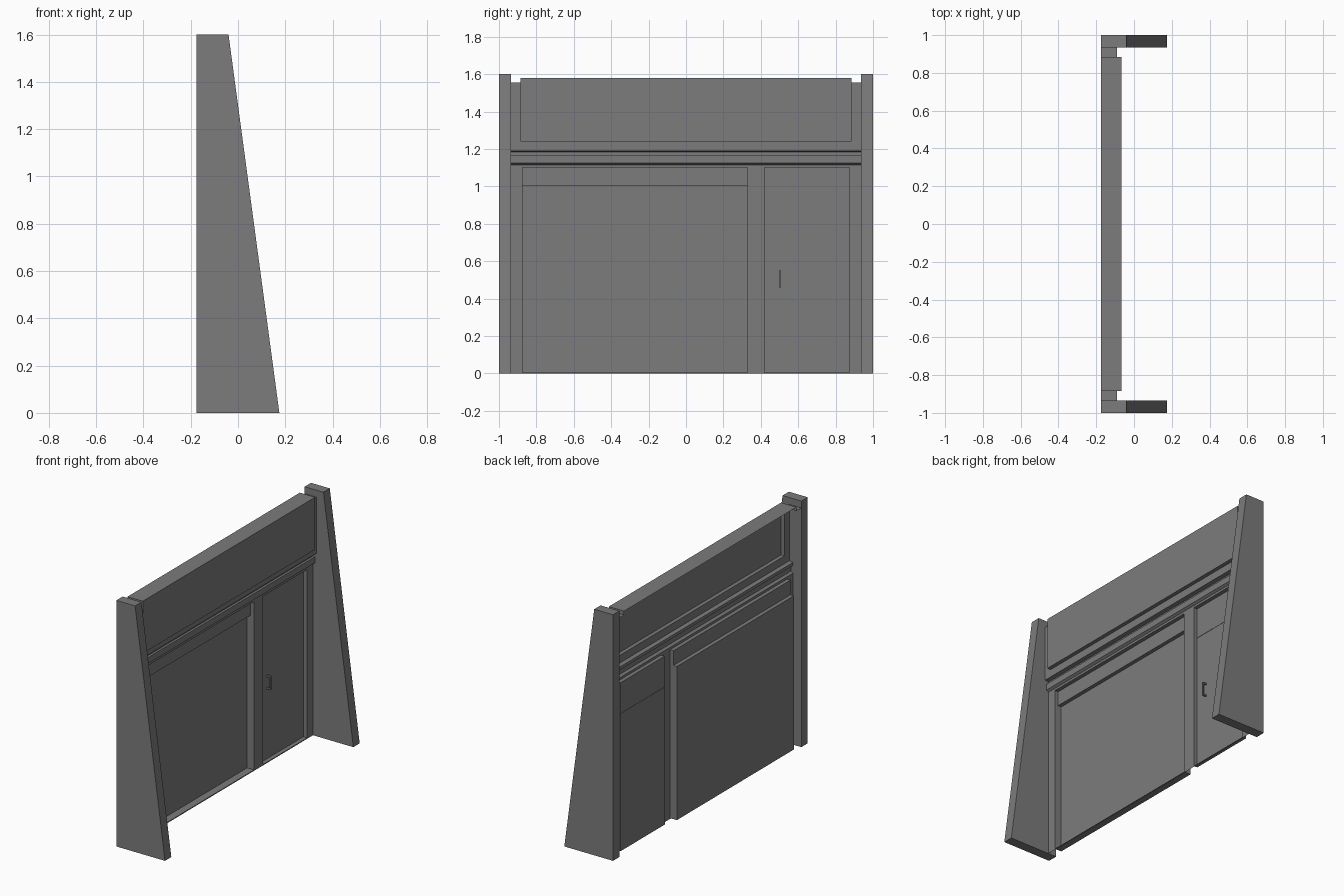
import bpy
import bmesh

cube = bpy.data.objects.get("Cube")
if cube:
    bpy.data.objects.remove(cube, do_unlink=True)

grey = bpy.data.materials.new("mid grey")
grey.use_nodes = True
grey.diffuse_color = (0.2, 0.2, 0.2, 1)
grey.node_tree.nodes["Principled BSDF"].inputs["Base Color"].default_value = (0.2, 0.2, 0.2, 1)


def finish(name, bm):
    mesh = bpy.data.meshes.new(name)
    bm.to_mesh(mesh)
    bm.free()
    mesh.materials.append(grey)
    obj = bpy.data.objects.new(name, mesh)
    bpy.context.scene.collection.objects.link(obj)
    return obj


def sheet(name, profile, y0, y1, caps=False, cap_extra=()):
    """Extrude an (x, z) profile, listed top to bottom, along y as an open sheet."""
    bm = bmesh.new()
    a = [bm.verts.new((x, y0, z)) for x, z in profile]
    b = [bm.verts.new((x, y1, z)) for x, z in profile]
    for i in range(len(profile) - 1):
        bm.faces.new((a[i], a[i + 1], b[i + 1], b[i]))
    if caps:
        bm.faces.new([*b, *(bm.verts.new((x, y1, z)) for x, z in cap_extra)])
        bm.faces.new([*a, *(bm.verts.new((x, y0, z)) for x, z in cap_extra)][::-1])
    return finish(name, bm)


def solid(name, profile, y0, y1):
    """Closed prism from an (x, z) profile."""
    bm = bmesh.new()
    face = bm.faces.new([bm.verts.new((x, y0, z)) for x, z in profile])
    ext = bmesh.ops.extrude_face_region(bm, geom=[face])
    bmesh.ops.translate(bm, vec=(0, y1 - y0, 0),
                        verts=[v for v in ext["geom"] if isinstance(v, bmesh.types.BMVert)])
    bmesh.ops.recalc_face_normals(bm, faces=bm.faces)
    return finish(name, bm)


def box(name, x0, x1, y0, y1, z0, z1):
    return solid(name, [(x0, z0), (x1, z0), (x1, z1), (x0, z1)], y0, y1)


# Depth planes and main lines
BACK, WALL, FASCIA, SIGN = -0.175, -0.115, -0.09, -0.065
GLASS, HOUSING, DOOR = -0.165, -0.14, -0.142
SIDE, EDGE, SIGN_Y = 0.935, 0.875, 0.885
MULL0, MULL1 = 0.33, 0.42
HEAD, SILL, ROOF = 1.10, 0.006, 1.555

# Tapered side walls
buttress = [(BACK, 0), (0.175, 0), (-0.04, 1.6), (BACK, 1.6)]
solid("side_wall_near", buttress, -1, -SIDE)
solid("side_wall_far", buttress, SIDE, 1)

# Wall around the openings
for name, y0, y1 in (("near_post", -SIDE, -EDGE), ("mullion", MULL0, MULL1), ("far_post", EDGE, SIDE)):
    sheet(name, [(WALL, HEAD), (WALL, 0)], y0, y1)
for name, y0, y1 in (("window_threshold", -EDGE, MULL0), ("door_threshold", MULL1, EDGE)):
    sheet(name, [(WALL, SILL), (WALL, 0)], y0, y1)

# Lintel and stepped cornice under the fascia
sheet("cornice", [(FASCIA, 1.24), (FASCIA, 1.19), (WALL, 1.185), (WALL, 1.165), (-0.1, 1.165),
                  (-0.1, 1.125), (WALL, 1.115), (WALL, HEAD)], -SIDE, SIDE)

# Fascia ends with the low roof
for name, y0, y1 in (("fascia_end_near", -SIDE, -SIGN_Y), ("fascia_end_far", SIGN_Y, SIDE)):
    sheet(name, [(BACK, ROOF), (FASCIA, ROOF), (FASCIA, 1.24)], y0, y1)

# Blank sign panel with its lid
sheet("sign_panel", [(BACK, 1.58), (SIGN, 1.58), (SIGN, 1.24), (FASCIA, 1.24)],
      -SIGN_Y, SIGN_Y, True, [(FASCIA, ROOF), (BACK, ROOF)])

# Recessed window with the shutter housing above
sheet("window", [(WALL, HEAD), (HOUSING, HEAD), (HOUSING, 1.005), (GLASS, 1.005),
                 (GLASS, SILL), (WALL, SILL)], -EDGE, MULL0, True)

# Recessed door with a slightly proud transom
sheet("door", [(WALL, HEAD), (DOOR + 0.002, HEAD), (DOOR + 0.002, 0.9), (DOOR, 0.9),
               (DOOR, SILL), (WALL, SILL)], MULL1, EDGE, True)

# Door pull
box("handle_bar", -0.122, -0.114, 0.497, 0.507, 0.46, 0.55)
for name, z in (("handle_lower_stub", 0.46), ("handle_upper_stub", 0.54)):
    box(name, DOOR, -0.114, 0.497, 0.507, z, z + 0.01)
